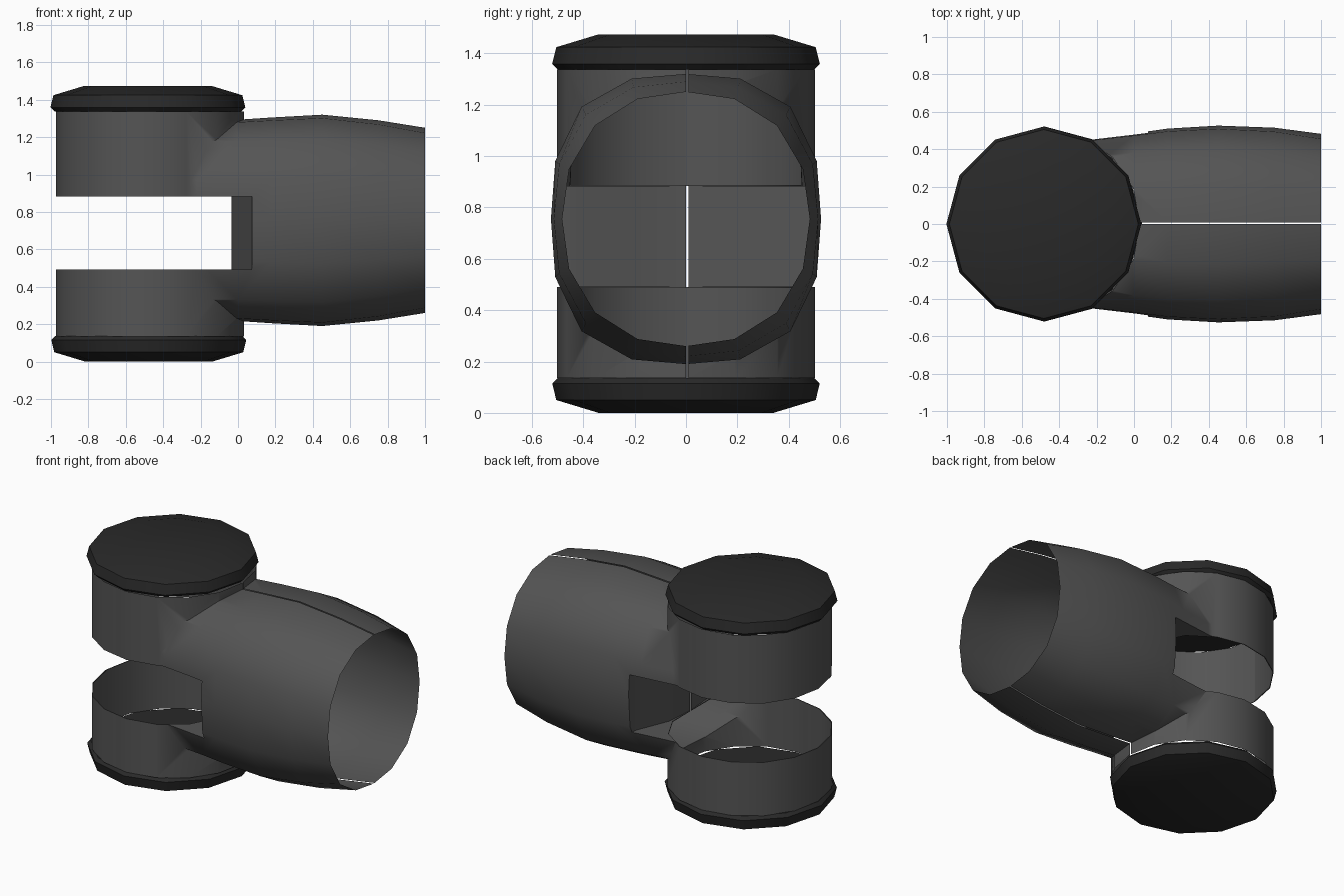
import bpy, bmesh
from math import sin, cos, pi

if "Cube" in bpy.data.objects:
    bpy.data.objects.remove(bpy.data.objects["Cube"])

CX, CZ = -0.47, 0.755   # axis of upright pipe, axis height of side branch


def material(name, v):
    m = bpy.data.materials.new(name)
    m.diffuse_color = (v, v, v, 1)
    m.use_nodes = True
    m.node_tree.nodes["Principled BSDF"].inputs["Base Color"].default_value = m.diffuse_color
    return m


BODY, CAP = material("dark_grey", 0.09), material("black_grey", 0.022)


def loft(name, rings, mat=None):
    """Closed solid skinned through a list of point rings."""
    bm = bmesh.new()
    loops = [[bm.verts.new(p) for p in r] for r in rings]
    n = len(loops[0])
    for a, b in zip(loops, loops[1:]):
        for i in range(n):
            bm.faces.new((a[i], a[(i + 1) % n], b[(i + 1) % n], b[i]))
    bm.faces.new(loops[0])
    bm.faces.new(loops[-1])
    bmesh.ops.recalc_face_normals(bm, faces=bm.faces)
    me = bpy.data.meshes.new(name)
    bm.to_mesh(me)
    bm.free()
    ob = bpy.data.objects.new(name, me)
    bpy.context.collection.objects.link(ob)
    if mat:
        me.materials.append(mat)
    return ob


def disc(r, z, n=12, xmax=9, cx=CX):
    return [(min(cx + r * cos(2 * pi * i / n), xmax), r * sin(2 * pi * i / n), z)
            for i in range(n)]


def oval(x, ry, rz, e, n=16):
    """Rounded-square section across the branch."""
    pts = []
    for i in range(n):
        c, s = cos(2 * pi * i / n), sin(2 * pi * i / n)
        k = (abs(c) ** e + abs(s) ** e) ** (-1 / e)
        pts.append((x, ry * c * k, CZ + rz * s * k))
    return pts


def smooth(ob, angle):
    bpy.ops.object.select_all(action='DESELECT')
    ob.select_set(True)
    bpy.context.view_layer.objects.active = ob
    bpy.ops.object.shade_smooth_by_angle(angle=angle)


# Upright pipe and the bulging side branch
LEVELS = (0.135, 0.486, 0.888, 1.338)
body = loft("tee_body", [disc(0.503, LEVELS[0], 16), disc(0.503, LEVELS[3], 16)], BODY)
branch = loft("branch_helper", [oval(*a) for a in (
    (-0.40, 0.45, 0.51, 3.0), (-0.22, 0.458, 0.53, 3.0), (0.0, 0.485, 0.538, 2.9),
    (0.18, 0.51, 0.55, 2.8), (0.45, 0.526, 0.565, 2.7), (0.75, 0.515, 0.535, 2.5),
    (1.0, 0.482, 0.495, 2.25))])

# Window through the upright pipe, leaving a bowed wall in front of the branch;
# the second cutter opens the two cups but leaves ledges outside them
half = [(.10, -.8), (.07, -.42), (-.02, -.2)]
plan = [(-1.3, -.8)] + half + [(-.035, 0)] + [(x, -y) for x, y in half[::-1]] + [(-1.3, .8)]
window = loft("window_helper", [[(x, y, z) for x, y in plan] for z in (0.491, 0.883)])
opener = loft("opener_helper", [disc(0.498, z, 16, -0.036) for z in LEVELS[1:3]])

helpers = ((branch, 'UNION'), (window, 'DIFFERENCE'), (opener, 'DIFFERENCE'))
for helper, op in helpers:
    mod = body.modifiers.new(op, 'BOOLEAN')
    mod.object, mod.operation, mod.solver = helper, op, 'EXACT'
dg = bpy.context.evaluated_depsgraph_get()
bm = bmesh.new()
bm.from_mesh(bpy.data.meshes.new_from_object(body.evaluated_get(dg)))
body.modifiers.clear()
for helper, op in helpers:
    bpy.data.objects.remove(helper)

# Open the pipe ends, the cup rims and the branch mouth to leave a thin shell
bm.normal_update()
openings = []
for f in bm.faces:
    c = f.calc_center_median()
    level = min(abs(c.z - z) for z in LEVELS) < 0.002
    if (abs(f.normal.z) > 0.99 and level) or (f.normal.x > 0.99 and c.x > 0.99):
        openings.append(f)
bmesh.ops.delete(bm, geom=openings, context='FACES')

# Split the branch into two halves with a narrow slit
SLIT = 0.009
for y in (0.0, SLIT):
    bmesh.ops.bisect_plane(bm, geom=bm.verts[:] + bm.edges[:] + bm.faces[:],
                           plane_co=(0, y, 0), plane_no=(0, 1, 0))
slit = [f for f in bm.faces if 0 < f.calc_center_median().y < SLIT
        and f.calc_center_median().x > -0.1]
bmesh.ops.delete(bm, geom=slit, context='FACES')
bm.to_mesh(body.data)
bm.free()
smooth(body, 0.8)

# Bevelled end caps
profile = [(0.34, 0.0), (0.505, 0.05), (0.521, 0.115), (0.50, 0.136)]
lower = loft("lower_cap", [disc(r, z, cx=-0.477) for r, z in profile], CAP)
upper = loft("upper_cap", [disc(r, 1.474 - z, cx=-0.482) for r, z in profile], CAP)
for cap in (lower, upper):
    smooth(cap, 0.6)
